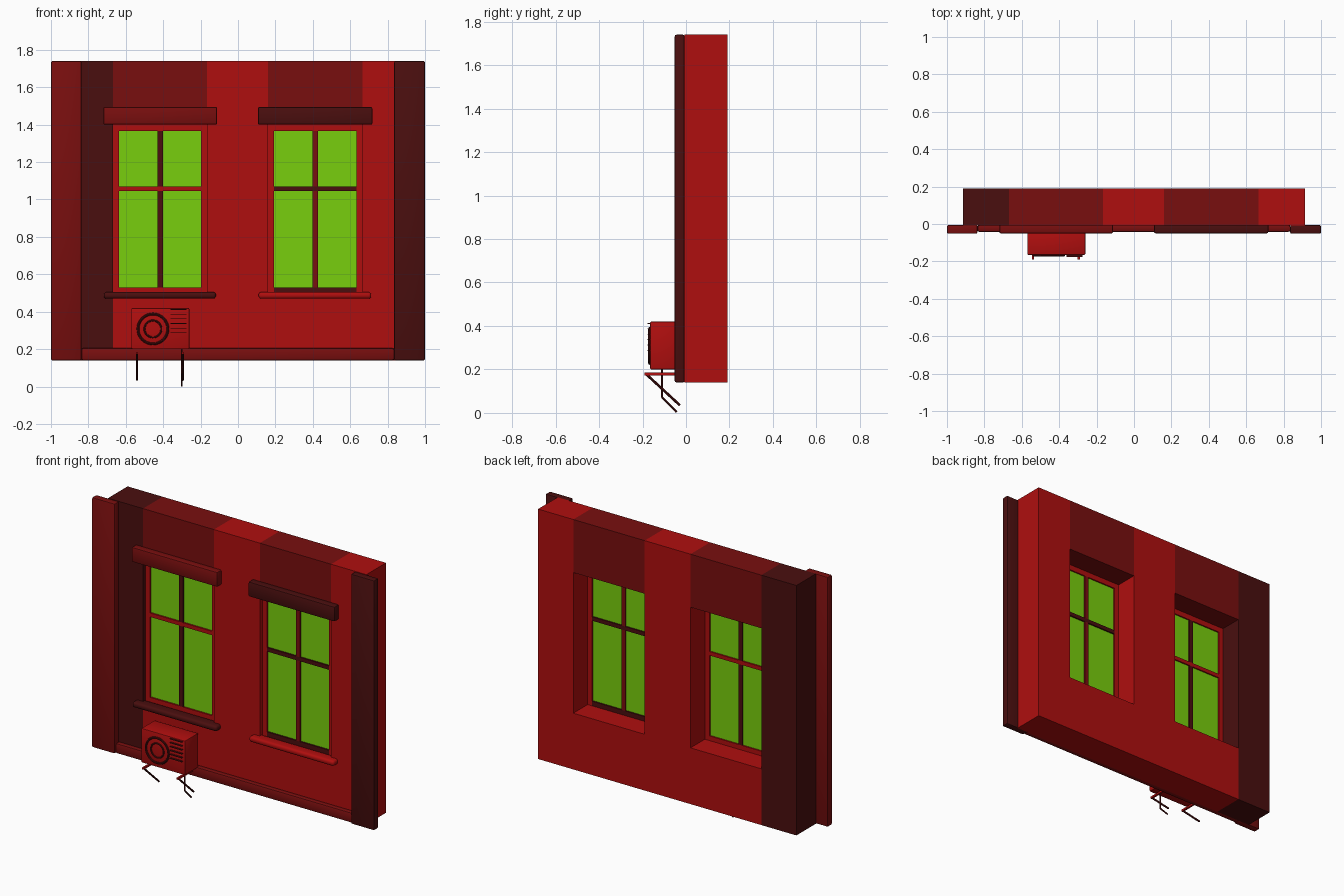
import bpy
import math
from mathutils import Vector

old = bpy.data.objects.get("Cube")
if old:
    bpy.data.objects.remove(old, do_unlink=True)


def material(name, r, g, b):
    m = bpy.data.materials.new(name)
    m.use_nodes = True
    m.diffuse_color = (r, g, b, 1)
    m.node_tree.nodes["Principled BSDF"].inputs["Base Color"].default_value = (r, g, b, 1)
    return m


bright = material("bright red", 0.43, 0.0045, 0.0045)
mid = material("deep red", 0.19, 0.0045, 0.0045)
dark = material("dark maroon", 0.068, 0.0045, 0.0045)
green = material("glass green", 0.19, 0.62, 0.004)


def finish(obj, name, mat, bevel=0, segments=2):
    obj.name = name
    obj.data.materials.append(mat)
    if bevel:
        mod = obj.modifiers.new("rounded edges", 'BEVEL')
        mod.width = bevel
        mod.segments = segments
        bpy.ops.object.modifier_apply(modifier=mod.name)
    bpy.ops.object.shade_smooth_by_angle(angle=math.radians(35))
    return obj


def box(name, x, y, z, mat, bevel=0, segments=2):
    """Box from (low, high) pairs along each axis."""
    spans = (x, y, z)
    bpy.ops.mesh.primitive_cube_add(size=1, location=[(a + b) / 2 for a, b in spans])
    obj = bpy.context.object
    obj.scale = [b - a for a, b in spans]
    bpy.ops.object.transform_apply(location=False, rotation=False, scale=True)
    return finish(obj, name, mat, bevel, segments)


def rod(name, start, end, radius, mat):
    a, b = Vector(start), Vector(end)
    bpy.ops.mesh.primitive_cylinder_add(vertices=8, radius=radius, depth=(b - a).length,
                                        location=(a + b) / 2)
    obj = bpy.context.object
    obj.rotation_euler = (b - a).to_track_quat('Z', 'Y').to_euler()
    return finish(obj, name, mat)


def ring(name, x, y, z, radius, thickness, mat):
    bpy.ops.mesh.primitive_torus_add(major_radius=radius, minor_radius=thickness,
                                     major_segments=32, minor_segments=8,
                                     location=(x, y, z), rotation=(math.pi / 2, 0, 0))
    return finish(bpy.context.object, name, mat)


BOTTOM, TOP = 0.14, 1.74
SILL, HEAD = 0.50, 1.40
WALL = (-0.008, 0.19)

# Full-height wall piers
for name, x, mat in (("wall_pier_right", (-0.915, -0.667), dark),
                     ("wall_pier_centre", (-0.165, 0.16), bright),
                     ("wall_pier_left", (0.665, 0.915), bright)):
    box(name, x, WALL, (BOTTOM, TOP), mat)

# Corner pilasters and base plinth
box("pilaster_right", (-1, -0.837), (-0.052, -0.006), (BOTTOM, TOP), mid, 0.008)
box("pilaster_left", (0.835, 1), (-0.052, -0.006), (BOTTOM, TOP), dark, 0.008)
box("plinth", (-0.838, 0.836), (-0.042, -0.006), (BOTTOM, 0.205), mid, 0.01)


def window_bay(side, x0, x1, lintel_mat, sill_mat, transom_mat, rail_mat, mullion_mat):
    # Wall above and below the opening
    box("wall_above_" + side, (x0, x1), WALL, (HEAD, TOP), mid)
    box("wall_below_" + side, (x0, x1), WALL, (BOTTOM, SILL), bright)
    # Projecting lintel and rounded sill
    box("lintel_" + side, (x0 - 0.053, x1 + 0.053), (-0.05, 0), (HEAD, 1.495), lintel_mat, 0.008)
    box("sill_" + side, (x0 - 0.05, x1 + 0.047), (-0.05, 0.02), (0.47, 0.505), sill_mat, 0.014, 3)
    # Window frame, glazing bars and glass
    y = (0.018, 0.045)
    w = 0.032
    for part, xs in (("a", (x0, x0 + w)), ("b", (x1 - w, x1))):
        box("frame_jamb_" + part + "_" + side, xs, y, (SILL, HEAD), bright)
    inner = (x0 + w, x1 - w)
    c = (x0 + x1) / 2
    box("frame_head_" + side, inner, y, (1.365, HEAD), bright)
    box("frame_bottom_" + side, inner, y, (SILL, 0.53), rail_mat)
    box("transom_" + side, inner, y, (1.045, 1.07), transom_mat)
    for part, z in (("lower", (0.53, 1.045)), ("upper", (1.07, 1.365))):
        box("mullion_" + part + "_" + side, (c - 0.014, c + 0.014), y, z, mullion_mat)
    box("glass_" + side, inner, (0.028, 0.036), (0.53, 1.365), green)


window_bay("right", -0.667, -0.165, mid, dark, bright, bright, dark)
window_bay("left", 0.16, 0.665, dark, bright, dark, dark, mid)

# Air conditioner body, fan rings and vent slats
box("cooler_body", (-0.57, -0.26), (-0.165, -0.03), (0.2, 0.42), bright, 0.006)
fan_x, fan_z = -0.455, 0.308
ring("fan_outer_ring", fan_x, -0.167, fan_z, 0.08, 0.007, dark)
ring("fan_inner_ring", fan_x, -0.167, fan_z, 0.045, 0.005, dark)
for i in range(6):
    z = 0.285 + i * 0.025
    box("vent_slat", (-0.36, -0.275), (-0.177, -0.16), (z, z + 0.004), dark)

# Support brackets
for x in (-0.54, -0.295):
    box("bracket_arm", (x - 0.006, x + 0.006), (-0.19, -0.03), (0.173, 0.185), bright)
    rod("bracket_brace", (x, -0.183, 0.178), (x, -0.028, 0.035), 0.006, dark)

# Drain pipe with a bent end
pipe_x = -0.301
rod("drain_pipe_upper", (pipe_x, -0.11, 0.205), (pipe_x, -0.11, 0.07), 0.005, dark)
rod("drain_pipe_lower", (pipe_x, -0.11, 0.072), (pipe_x, -0.043, 0.0035), 0.005, dark)
